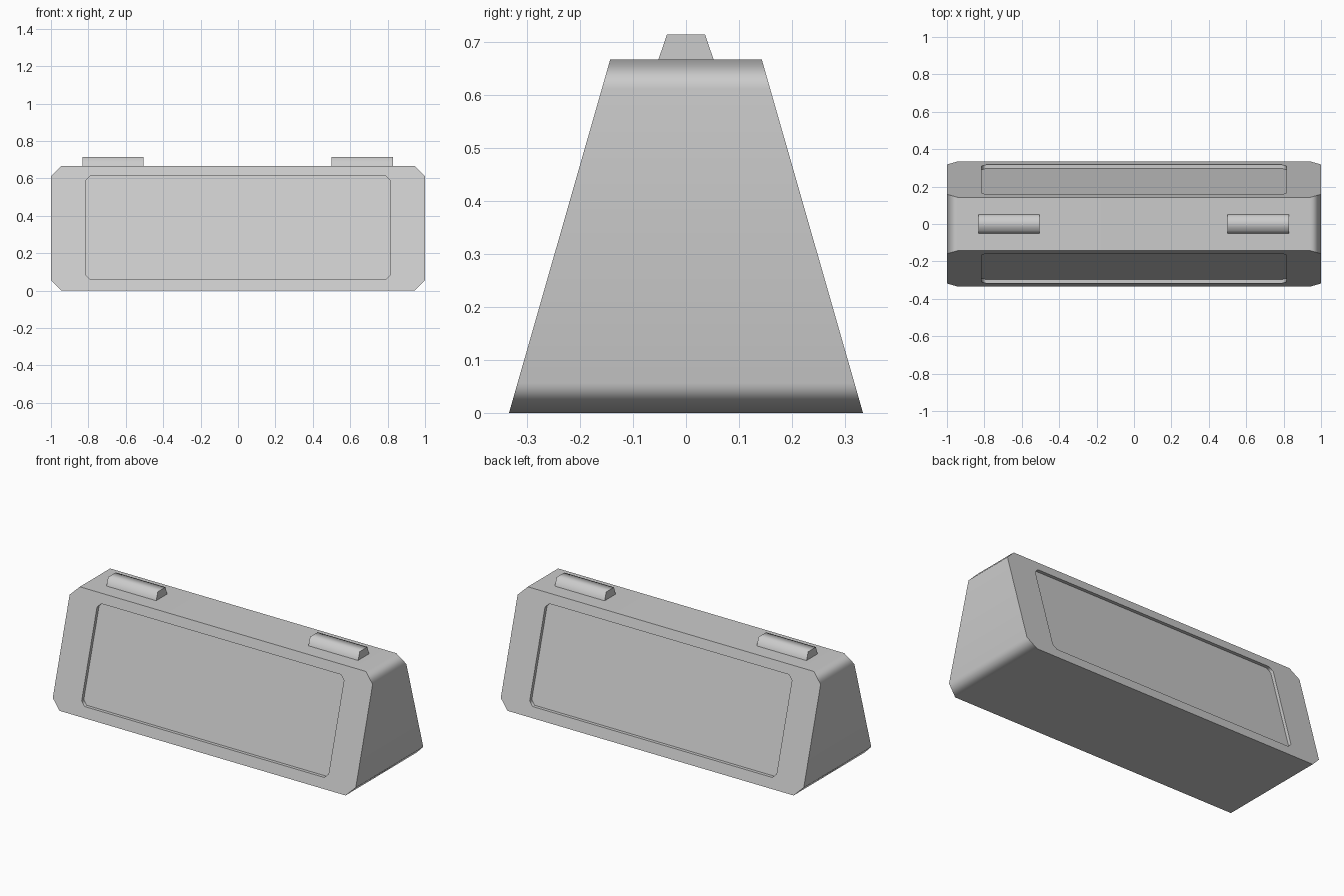
import bpy, bmesh, math

cube = bpy.data.objects.get("Cube")
if cube:
    bpy.data.objects.remove(cube, do_unlink=True)

grey = bpy.data.materials.new("light grey")
grey.use_nodes = True
grey.diffuse_color = (0.6, 0.6, 0.6, 1)
grey.node_tree.nodes["Principled BSDF"].inputs["Base Color"].default_value = grey.diffuse_color

HEIGHT, BASE, TOP = 0.667, 0.334, 0.143


def octagon(half_width, low, high, cut):
    """Rectangle in x, z with chamfered corners."""
    w = half_width
    return [(w - cut, low), (w, low + cut), (w, high - cut), (w - cut, high),
            (cut - w, high), (-w, high - cut), (-w, low + cut), (cut - w, low)]


def on_slope(outline, side, depth=0):
    """Place an outline on the sloping front (-1) or back (+1) face."""
    return [(x, side * (BASE + (TOP - BASE) * z / HEIGHT - depth), z) for x, z in outline]


def loft(name, rings, angle):
    """Skin a run of rings, cap both ends and smooth the shallow edges."""
    bm = bmesh.new()
    loops = [[bm.verts.new(p) for p in ring] for ring in rings]
    for a, b in zip(loops, loops[1:]):
        for i in range(len(a)):
            j = (i + 1) % len(a)
            bm.faces.new((a[i], a[j], b[j], b[i]))
    bm.faces.new(loops[0])
    bm.faces.new(loops[-1])
    bmesh.ops.recalc_face_normals(bm, faces=bm.faces[:])
    mesh = bpy.data.meshes.new(name)
    bm.to_mesh(mesh)
    bm.free()
    mesh.materials.append(grey)
    obj = bpy.data.objects.new(name, mesh)
    bpy.context.collection.objects.link(obj)
    bpy.ops.object.select_all(action='DESELECT')
    obj.select_set(True)
    bpy.context.view_layer.objects.active = obj
    bpy.ops.object.shade_smooth_by_angle(angle=math.radians(angle))
    return obj


# Wedge-shaped housing with a shallow recessed panel on front and back
shell = octagon(1, 0, HEIGHT, 0.056)
panel = octagon(0.815, 0.06, 0.613, 0.024)
housing = loft("housing", [
    on_slope(panel, -1, 0.02), on_slope(panel, -1), on_slope(shell, -1),
    on_slope(shell, 1), on_slope(panel, 1), on_slope(panel, 1, 0.02)], 50)
weighted = housing.modifiers.new("flat large faces", 'WEIGHTED_NORMAL')
weighted.keep_sharp = True

# Two tapered buttons on top
section = [(-0.052, HEIGHT), (0.052, HEIGHT), (0.036, 0.714), (-0.036, 0.714)]
for name, middle in (("left_button", 0.665), ("right_button", -0.668)):
    loft(name, [[(middle + end, y, z) for y, z in section] for end in (-0.164, 0.164)], 80)
